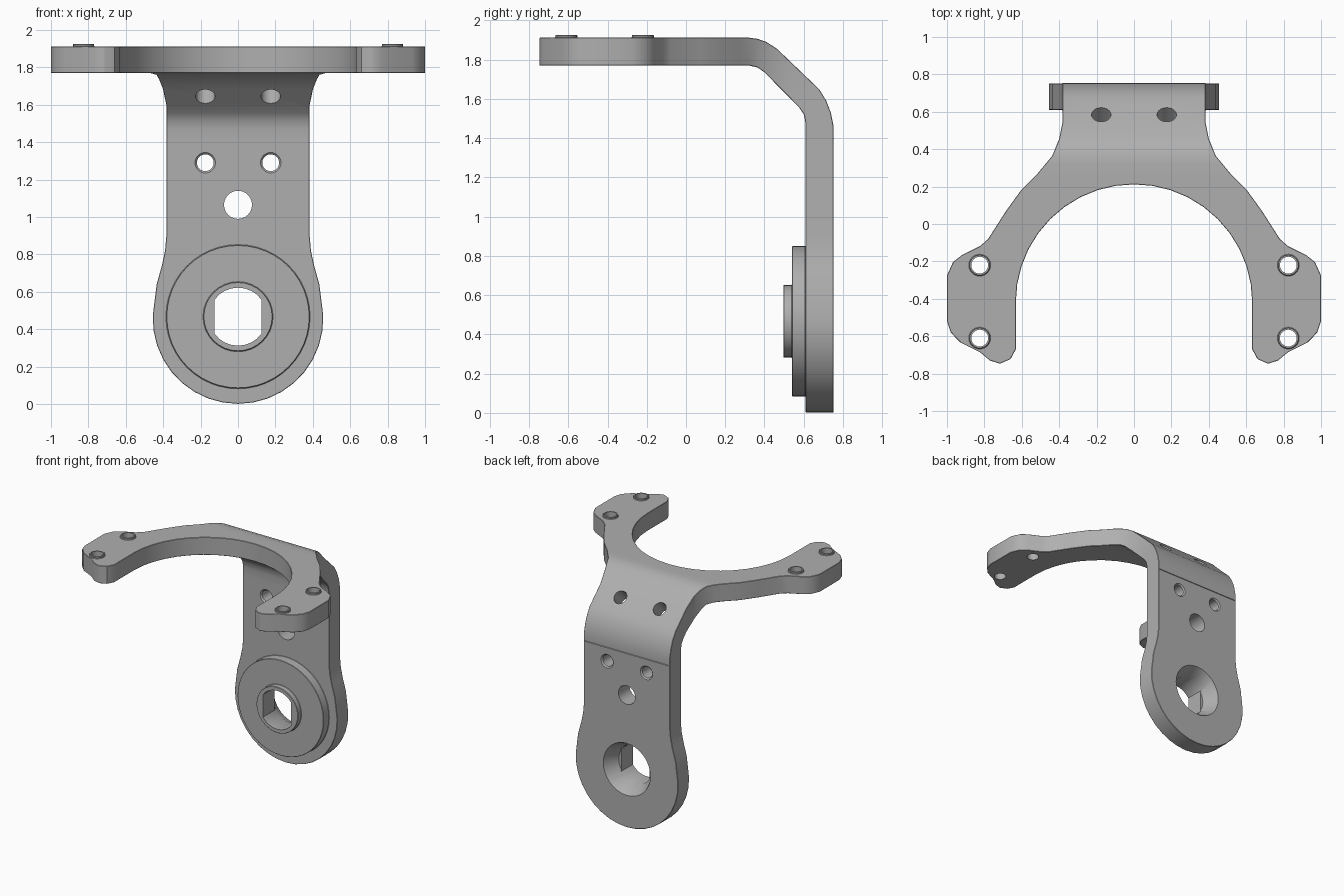
import bpy, bmesh
from math import sin, cos, pi, radians
from mathutils import Vector, Matrix

cube = bpy.data.objects.get("Cube")
if cube:
    bpy.data.objects.remove(cube, do_unlink=True)

metal = bpy.data.materials.new("grey_metal")
GREY = (0.43, 0.43, 0.43, 1)
metal.use_nodes = True
metal.diffuse_color = GREY
metal.node_tree.nodes["Principled BSDF"].inputs["Base Color"].default_value = GREY

FRONT, BACK = 0.61, 0.752      # faces of the upright plate
UNDER, TOP = 1.77, 1.912       # faces of the fork
HUB = 0.467                    # height of the pivot


def finish(name, bm):
    bmesh.ops.recalc_face_normals(bm, faces=bm.faces)
    mesh = bpy.data.meshes.new(name)
    bm.to_mesh(mesh)
    bm.free()
    mesh.materials.append(metal)
    ob = bpy.data.objects.new(name, mesh)
    bpy.context.collection.objects.link(ob)
    return ob


def prism(name, points, axis, start, end):
    """Extrude a flat outline along the given axis."""
    def place(p, d):
        return {"x": (d, p[0], p[1]), "y": (p[0], d, p[1]), "z": (p[0], p[1], d)}[axis]
    bm = bmesh.new()
    face = bm.faces.new([bm.verts.new(place(p, start)) for p in points])
    new = bmesh.ops.extrude_face_region(bm, geom=[face])["geom"]
    shift = Vector(place((0, 0), end - start))
    bmesh.ops.translate(bm, vec=shift, verts=[g for g in new if isinstance(g, bmesh.types.BMVert)])
    return finish(name, bm)


def rod(name, a, b, r1, r2=None, sides=24):
    """Cylinder or cone between two points."""
    a, b = Vector(a), Vector(b)
    bm = bmesh.new()
    spin = (b - a).to_track_quat("Z", "Y").to_matrix().to_4x4()
    bmesh.ops.create_cone(bm, cap_ends=True, segments=sides, radius1=r1,
                          radius2=r1 if r2 is None else r2, depth=(b - a).length,
                          matrix=Matrix.Translation((a + b) / 2) @ spin)
    return finish(name, bm)


def activate(ob):
    bpy.ops.object.select_all(action="DESELECT")
    ob.select_set(True)
    bpy.context.view_layer.objects.active = ob


def combine(ob, tool, operation):
    mod = ob.modifiers.new("cut", "BOOLEAN")
    mod.operation, mod.solver, mod.object = operation, "EXACT", tool
    activate(ob)
    bpy.ops.object.modifier_apply(modifier=mod.name)
    bpy.data.objects.remove(tool, do_unlink=True)


def arc(cx, cy, r, a0, a1, n):
    return [(cx + r * cos(radians(a0 + (a1 - a0) * i / n)),
             cy + r * sin(radians(a0 + (a1 - a0) * i / n))) for i in range(n + 1)]


def mirrored(half):
    return half + [(-x, y) for x, y in reversed(half) if abs(x) > 1e-4]


# Bent sheet, trimmed to the fork outline
sheet = [(-0.9, TOP), (0.32, TOP), (0.365, 1.906), (0.41, 1.89), (0.464, 1.855), (0.68, 1.648),
         (0.715, 1.59), (0.738, 1.53), (BACK, 1.46), (BACK, 1.4), (FRONT, 1.4), (FRONT, 1.47),
         (0.601, 1.52), (0.577, 1.556), (0.40, 1.735), (0.365, 1.76), (0.32, UNDER), (-0.9, UNDER)]
bracket = prism("bracket", sheet, "x", -1.2, 1.2)
fork_edge = [(0.383, 0.9), (0.383, 0.54), (0.40, 0.456), (0.437, 0.365), (0.517, 0.268),
             (0.603, 0.182), (0.684, 0.07), (0.78, -0.08), (0.823, -0.118), (0.92, -0.166),
             (0.968, -0.204), (1, -0.275), (1, -0.52), (0.98, -0.58), (0.93, -0.633),
             (0.823, -0.686), (0.77, -0.73), (0.716, -0.747), (0.66, -0.722), (0.632, -0.67)]
fork = mirrored(fork_edge + arc(0, -0.42, 0.632, 0, 90, 10))
combine(bracket, prism("fork_outline", fork, "z", 1, 2.2), "INTERSECT")

# Upright plate with a rounded lower end
upright = [(0.383, 1.4), (0.383, 0.9), (0.39, 0.82), (0.407, 0.74), (0.435, 0.64)]
upright = mirrored(upright + arc(0, 0.457, 0.456, 12, -90, 10))
combine(bracket, prism("upright_plate", upright, "y", FRONT, BACK), "UNION")

# Stepped hub on the front
combine(bracket, rod("hub_disc", (0, 0.54, HUB), (0, 0.66, HUB), 0.383, sides=48), "UNION")
combine(bracket, rod("hub_ring", (0, 0.497, HUB), (0, 0.6, HUB), 0.185, sides=32), "UNION")

# Collars round the fork holes
fork_holes = [(s * 0.825, y) for s in (-1, 1) for y in (-0.22, -0.61)]
for x, y in fork_holes:
    combine(bracket, rod("collar", (x, y, 1.85), (x, y, 1.926), 0.056), "UNION")

# Soften the outer edges
bevel = bracket.modifiers.new("edge", "BEVEL")
bevel.width, bevel.segments, bevel.angle_limit = 0.007, 1, radians(40)
activate(bracket)
bpy.ops.object.modifier_apply(modifier=bevel.name)

# Fork, slope and upright screw holes
for x, y in fork_holes:
    combine(bracket, rod("hole", (x, y, 1.6), (x, y, 2.1), 0.045), "DIFFERENCE")
for x in (-0.175, 0.175):
    combine(bracket, rod("hole", (x, 0.4, 1.555), (x, 0.74, 1.895), 0.052), "DIFFERENCE")
    combine(bracket, rod("hole", (x, 0.4, 1.29), (x, 0.9, 1.29), 0.045), "DIFFERENCE")
    for a, b in ((FRONT - 0.01, FRONT + 0.01), (BACK + 0.01, BACK - 0.01)):
        combine(bracket, rod("chamfer", (x, a, 1.29), (x, b, 1.29), 0.065, 0.045), "DIFFERENCE")
combine(bracket, rod("hole", (0, 0.4, 1.065), (0, 0.9, 1.065), 0.075), "DIFFERENCE")

# Pivot bore with two flats and a countersink at the back
bore = [p for p in arc(0, HUB, 0.155, 36, 144, 8) + arc(0, HUB, 0.155, 216, 324, 8)]
combine(bracket, prism("bore", bore, "y", 0.3, 1), "DIFFERENCE")
combine(bracket, rod("countersink", (0, 0.762, HUB), (0, 0.64, HUB), 0.215, 0.15, 32), "DIFFERENCE")

activate(bracket)
bpy.ops.object.shade_smooth_by_angle(angle=radians(30))
